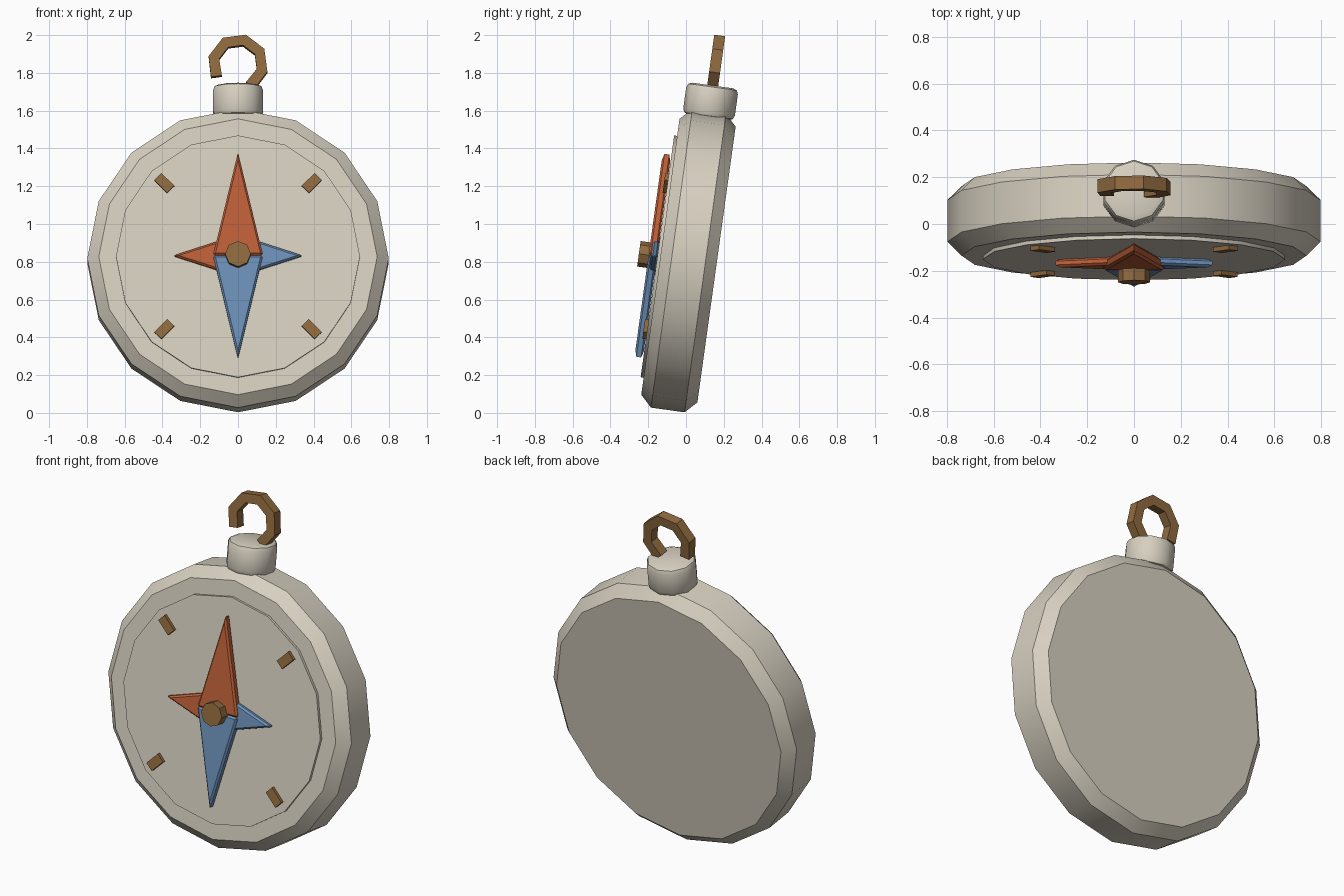
import bpy, bmesh, math
from mathutils import Matrix, Vector

if "Cube" in bpy.data.objects:
    bpy.data.objects.remove(bpy.data.objects["Cube"])

# Local frame of the leaning case: x right, -y out of the dial, z towards the ring
FRAME = Matrix.Translation((0, 0.013, 0.806)) @ Matrix.Rotation(math.radians(-7.9), 4, 'X')
FRONT = -0.15                       # local y of the case front


def material(name, rgb):
    m = bpy.data.materials.new(name)
    m.diffuse_color = (*rgb, 1)
    m.use_nodes = True
    m.node_tree.nodes["Principled BSDF"].inputs["Base Color"].default_value = m.diffuse_color
    return m


IVORY = material("ivory", (0.68, 0.63, 0.53))
BRASS = material("brass", (0.28, 0.145, 0.05))
RED = material("red", (0.52, 0.115, 0.04))
BLUE = material("blue", (0.15, 0.28, 0.48))


def finish(name, bm, mat, bevel=0, limit=30, segments=1, smooth=None):
    """Bevel sharp edges, make the object and set its shading."""
    bmesh.ops.recalc_face_normals(bm, faces=bm.faces)
    if bevel:
        edges = [e for e in bm.edges if e.calc_face_angle(0) > math.radians(limit)]
        bmesh.ops.bevel(bm, geom=edges, offset=bevel, segments=segments,
                        profile=0.5, affect='EDGES', clamp_overlap=True)
    me = bpy.data.meshes.new(name)
    bm.to_mesh(me)
    bm.free()
    me.materials.append(mat)
    ob = bpy.data.objects.new(name, me)
    bpy.context.collection.objects.link(ob)
    ob.matrix_world = FRAME
    if smooth:
        bpy.ops.object.select_all(action='DESELECT')
        ob.select_set(True)
        bpy.context.view_layer.objects.active = ob
        bpy.ops.object.shade_smooth_by_angle(angle=math.radians(smooth))
    return ob


def disc(name, mat, sides, radius, y0, y1, **kw):
    """Prism facing the front, between local depths y0 and y1."""
    bm = bmesh.new()
    m = Matrix.Translation((0, (y0 + y1) / 2, 0)) @ Matrix.Rotation(math.pi / 2, 4, 'X')
    bmesh.ops.create_cone(bm, cap_ends=True, segments=sides, radius1=radius,
                          radius2=radius, depth=abs(y1 - y0), matrix=m)
    return finish(name, bm, mat, **kw)


def pointer(name, mat, angle, length, half_width, y0, y1):
    """Triangular blade starting at the centre, turned clockwise by angle."""
    bm = bmesh.new()
    rot = Matrix.Rotation(math.radians(angle), 4, 'Y')
    shape = [(-half_width, 0), (half_width, 0), (0, length)]
    face = bm.faces.new([bm.verts.new(rot @ Vector((x, y0, z))) for x, z in shape])
    new = bmesh.ops.extrude_face_region(bm, geom=[face])["geom"]
    bmesh.ops.translate(bm, vec=(0, y1 - y0, 0),
                        verts=[v for v in new if isinstance(v, bmesh.types.BMVert)])
    finish(name, bm, mat, bevel=0.01)


# Case and dial
disc("case", IVORY, 16, 0.798, FRONT, 0.15, bevel=0.06, limit=60, smooth=35)
disc("dial", IVORY, 16, 0.646, FRONT - 0.016, FRONT + 0.02, smooth=35)

# Compass pointers
pointer("north_pointer", RED, 0, 0.552, 0.132, FRONT - 0.018, FRONT - 0.063)
pointer("south_pointer", BLUE, 180, 0.552, 0.132, FRONT - 0.018, FRONT - 0.063)
pointer("east_pointer", BLUE, 90, 0.345, 0.112, FRONT - 0.014, FRONT - 0.05)
pointer("west_pointer", RED, -90, 0.345, 0.112, FRONT - 0.014, FRONT - 0.05)

# Centre pin
disc("centre_pin", BRASS, 8, 0.068, FRONT - 0.02, FRONT - 0.115)

# Diagonal dial marks
for i in range(4):
    bm = bmesh.new()
    m = (Matrix.Rotation(math.radians(45 + 90 * i), 4, 'Y')
         @ Matrix.Translation((0, FRONT - 0.022, 0.552))
         @ Matrix.Diagonal((0.053, 0.026, 0.097, 1)))
    bmesh.ops.create_cube(bm, size=1, matrix=m)
    finish(f"dial_mark_{i + 1}", bm, BRASS)

# Crown on top of the case
bm = bmesh.new()
bmesh.ops.create_cone(bm, cap_ends=True, segments=10, radius1=0.138, radius2=0.138,
                      depth=0.17, matrix=Matrix.Translation((0, 0, 0.851)))
finish("crown", bm, IVORY, bevel=0.028, limit=60, segments=2, smooth=40)

# Open hanging ring: square section swept along a 270 degree arc
bm = bmesh.new()
R, H, CENTRE = 0.132, 0.029, 1.048
rings = []
for k in range(7):
    a = math.radians(-60 + 45 * k)
    # end cuts are square to their segment
    t = a + math.radians({0: 22.5, 6: -22.5}.get(k, 0))
    mid = Vector((R * math.cos(a), 0, CENTRE + R * math.sin(a)))
    out = Vector((math.cos(t), 0, math.sin(t))) * H
    side = Vector((0, H, 0))
    rings.append([bm.verts.new(mid + s * out + q * side)
                  for s, q in ((1, 1), (1, -1), (-1, -1), (-1, 1))])
for r0, r1 in zip(rings, rings[1:]):
    for j in range(4):
        bm.faces.new((r0[j], r0[(j + 1) % 4], r1[(j + 1) % 4], r1[j]))
bm.faces.new(rings[0])
bm.faces.new(rings[-1])
finish("hanging_ring", bm, BRASS)
